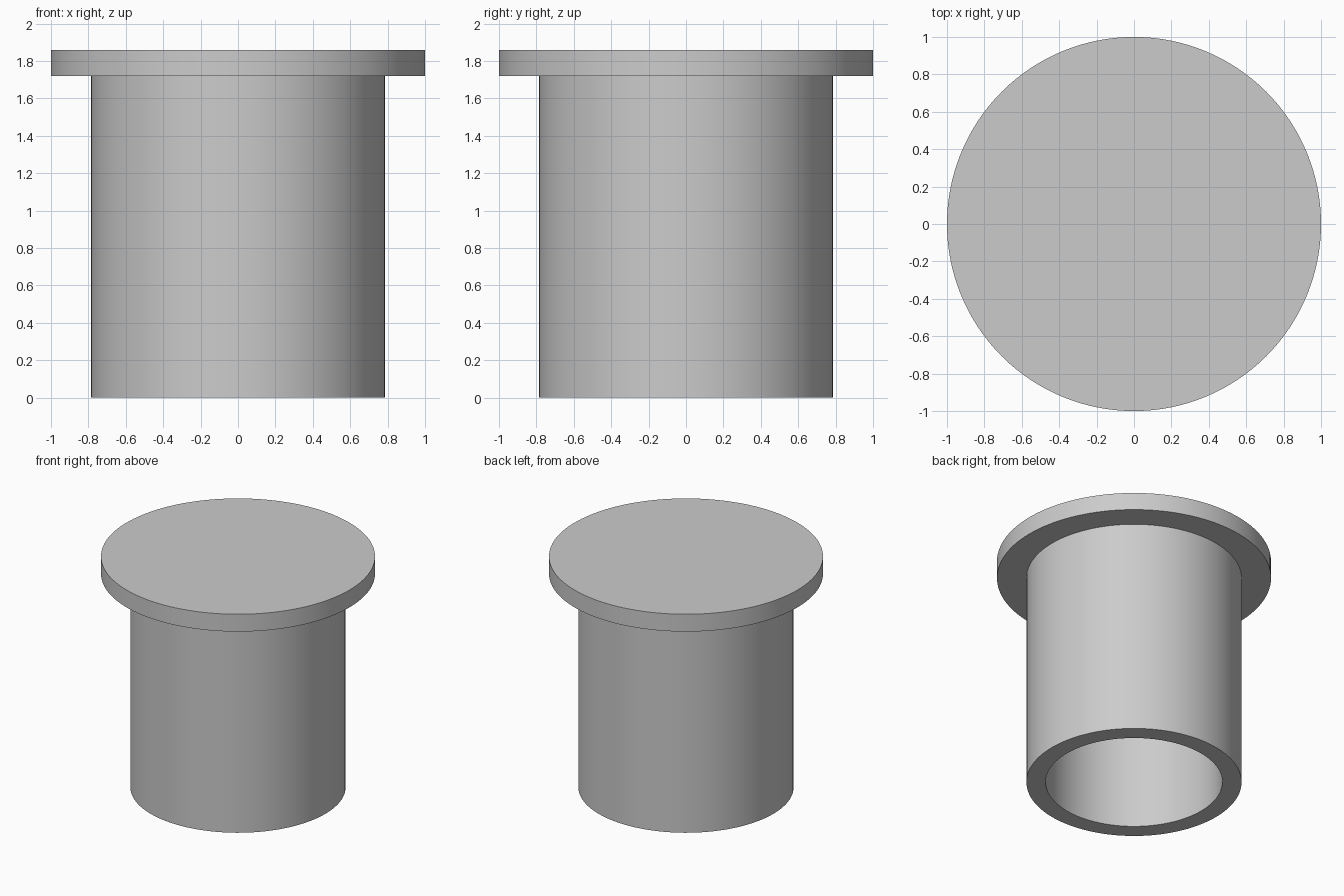
import bpy
import bmesh
import math

cube = bpy.data.objects.get("Cube")
if cube:
    bpy.data.objects.remove(cube, do_unlink=True)

SEGMENTS = 128
HEIGHT = 1.86
FLANGE_BOTTOM = 1.72
FLANGE_RADIUS = 1.0
OUTER_RADIUS = 0.785
BORE_RADIUS = 0.645


def lathe(name, profile):
    """Revolve an (radius, z) profile about z and cap both open ends."""
    bm = bmesh.new()
    verts = [bm.verts.new((r, 0, z)) for r, z in profile]
    edges = [bm.edges.new(pair) for pair in zip(verts, verts[1:])]
    bmesh.ops.spin(bm, geom=verts + edges, cent=(0, 0, 0), axis=(0, 0, 1),
                   angle=math.tau, steps=SEGMENTS, use_merge=True)
    bmesh.ops.remove_doubles(bm, verts=bm.verts, dist=1e-5)
    bmesh.ops.holes_fill(bm, edges=[e for e in bm.edges if e.is_boundary], sides=0)
    bmesh.ops.recalc_face_normals(bm, faces=bm.faces)
    mesh = bpy.data.meshes.new(name)
    bm.to_mesh(mesh)
    bm.free()
    obj = bpy.data.objects.new(name, mesh)
    bpy.context.collection.objects.link(obj)
    bpy.ops.object.select_all(action="DESELECT")
    obj.select_set(True)
    bpy.context.view_layer.objects.active = obj
    bpy.ops.object.shade_smooth_by_angle(angle=math.radians(30))
    return obj


# Hollow sleeve closed by a wide flange, in one solid
lathe("flanged_cap", [
    (FLANGE_RADIUS, HEIGHT),
    (FLANGE_RADIUS, FLANGE_BOTTOM),
    (OUTER_RADIUS, FLANGE_BOTTOM),
    (OUTER_RADIUS, 0),
    (BORE_RADIUS, 0),
    (BORE_RADIUS, FLANGE_BOTTOM),
])
